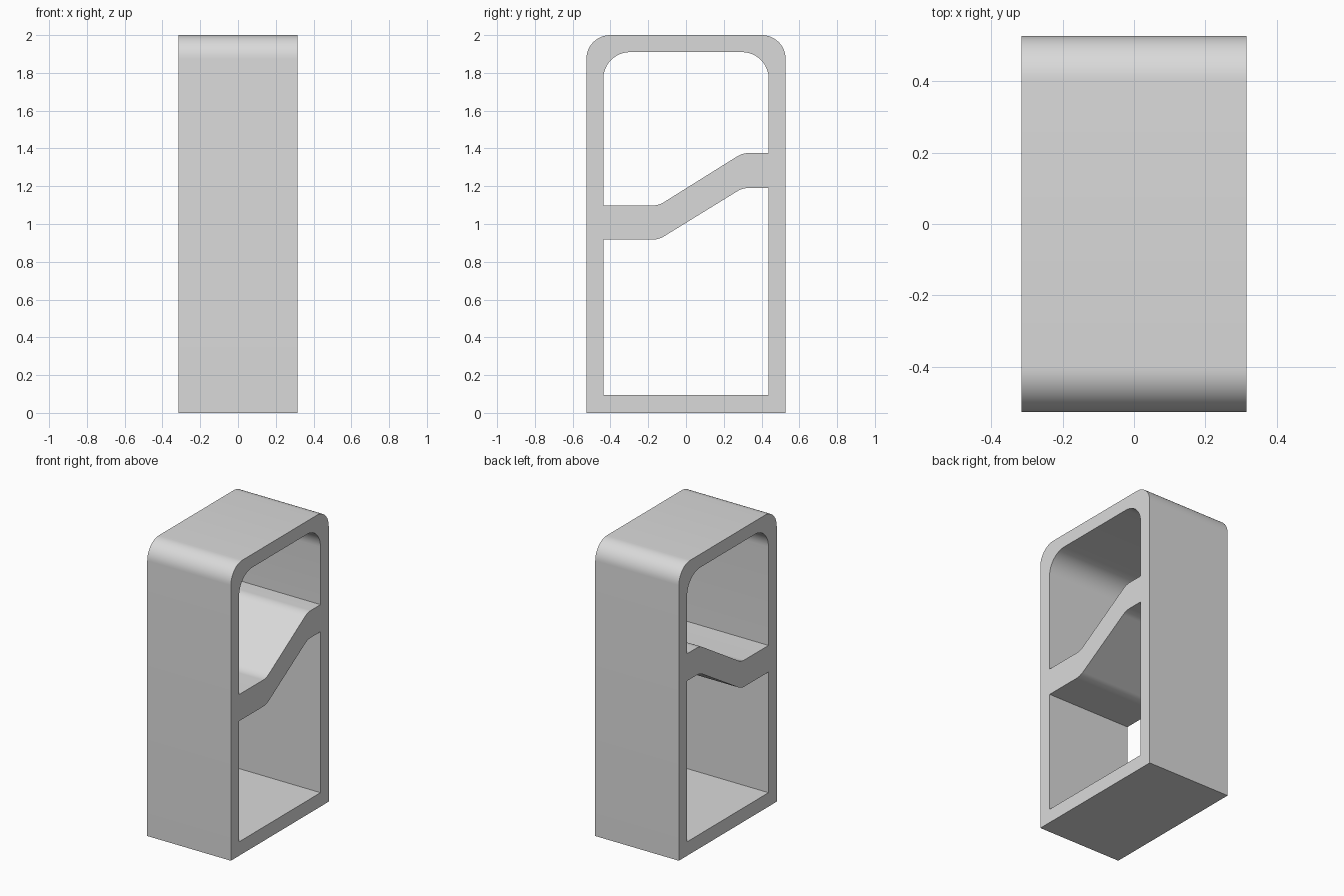
import bpy, bmesh, math
from mathutils import Vector

cube = bpy.data.objects.get("Cube")
if cube:
    bpy.data.objects.remove(cube, do_unlink=True)

WIDTH = 0.63
HALF, INNER = 0.527, 0.438           # outer and inner half depth
HEIGHT, CEILING, FLOOR = 2.0, 1.91, 0.095
FRONT_BEND, BACK_BEND = -0.145, 0.30  # where the sloped divider turns
GREY = (0.7, 0.7, 0.7, 1)


def rounded(corners, steps=12):
    """Outline in (y, z) from (y, z, fillet length) corners."""
    pts = []
    for i, (y, z, d) in enumerate(corners):
        p = Vector((y, z))
        if d == 0:
            pts.append(p)
            continue
        u = (Vector(corners[i - 1][:2]) - p).normalized()
        v = (Vector(corners[(i + 1) % len(corners)][:2]) - p).normalized()
        c = p + (u + v) * d / (1 + u.dot(v))
        start, end = p + u * d - c, p + v * d - c
        radius = start.length
        start.normalize()
        end.normalize()
        pts += [c + start.slerp(end, k / steps) * radius for k in range(steps + 1)]
    return pts


def divider(front_z, back_z):
    """Stepped line of the divider, front to back."""
    return [(-INNER, front_z, 0), (FRONT_BEND, front_z, 0.035),
            (BACK_BEND, back_z, 0.035), (INNER, back_z, 0)]


outer = rounded([(-HALF, 0, 0), (HALF, 0, 0), (HALF, HEIGHT, 0.125), (-HALF, HEIGHT, 0.125)])
upper_opening = rounded(divider(1.098, 1.376) + [(INNER, CEILING, 0.142), (-INNER, CEILING, 0.142)])
lower_opening = rounded(divider(0.917, 1.191) + [(INNER, FLOOR, 0), (-INNER, FLOOR, 0)])

# Side face with two openings, extruded across the width
bm = bmesh.new()
edges = []
for loop in (outer, upper_opening, lower_opening):
    verts = [bm.verts.new((-WIDTH / 2, p.x, p.y)) for p in loop]
    edges += [bm.edges.new((verts[i - 1], verts[i])) for i in range(len(verts))]
bmesh.ops.triangle_fill(bm, edges=edges, use_beauty=True, use_dissolve=False, normal=(1, 0, 0))
side = bmesh.ops.extrude_face_region(bm, geom=bm.faces[:], use_keep_orig=True)
bmesh.ops.translate(bm, vec=(WIDTH, 0, 0),
                    verts=[g for g in side["geom"] if isinstance(g, bmesh.types.BMVert)])
bmesh.ops.recalc_face_normals(bm, faces=bm.faces[:])

mesh = bpy.data.meshes.new("frame_with_divider")
bm.to_mesh(mesh)
bm.free()
frame = bpy.data.objects.new("frame_with_divider", mesh)
bpy.context.collection.objects.link(frame)

# Plain grey
grey = bpy.data.materials.new("light_grey")
grey.use_nodes = True
grey.diffuse_color = GREY
grey.node_tree.nodes["Principled BSDF"].inputs["Base Color"].default_value = GREY
mesh.materials.append(grey)

# Smooth fillets, sharp edges
bpy.ops.object.select_all(action="DESELECT")
frame.select_set(True)
bpy.context.view_layer.objects.active = frame
bpy.ops.object.shade_smooth_by_angle(angle=math.radians(30))
